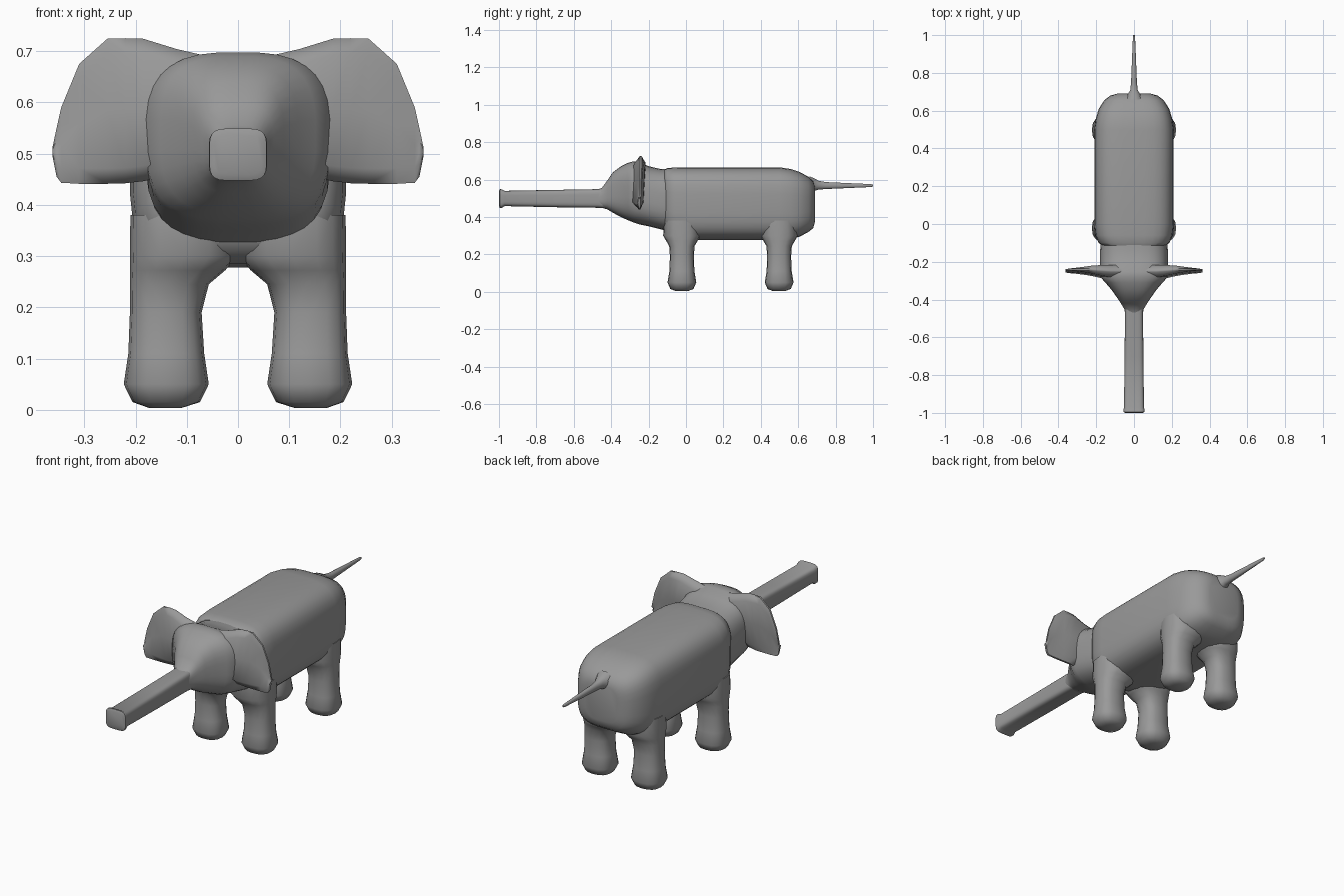
import bpy, bmesh, math

grey = bpy.data.materials.new("elephant grey")
grey.diffuse_color = (0.32, 0.32, 0.32, 1)


def finish(name, bm, angle=50):
    bmesh.ops.recalc_face_normals(bm, faces=bm.faces)
    mesh = bpy.data.meshes.new(name)
    bm.to_mesh(mesh)
    bm.free()
    mesh.materials.append(grey)
    ob = bpy.data.objects.new(name, mesh)
    bpy.context.collection.objects.link(ob)
    bpy.ops.object.select_all(action='DESELECT')
    ob.select_set(True)
    bpy.context.view_layer.objects.active = ob
    bpy.ops.object.shade_smooth_by_angle(angle=math.radians(angle))
    return ob


def sgn_pow(v, p):
    return math.copysign(abs(v) ** p, v)


def bridge(bm, loops):
    n = len(loops[0])
    for a, b in zip(loops, loops[1:]):
        for i in range(n):
            j = (i + 1) % n
            bm.faces.new((a[i], a[j], b[j], b[i]))
    bm.faces.new(loops[0])
    bm.faces.new(loops[-1])


def loft_y(name, rings, n=32, power=3.0, angle=50):
    """Rounded-box sections along y: (y, half width, bottom z, top z)."""
    bm = bmesh.new()
    loops = []
    for y, w, z0, z1 in rings:
        loop = []
        for i in range(n):
            t = math.tau * (i + 0.5) / n
            c, s = sgn_pow(math.cos(t), 2 / power), sgn_pow(math.sin(t), 2 / power)
            loop.append(bm.verts.new((w * c, y, (z0 + z1) / 2 + (z1 - z0) / 2 * s)))
        loops.append(loop)
    bridge(bm, loops)
    return finish(name, bm, angle)


# Torso with rounded rump
loft_y("body", [(-0.115, 0.165, 0.34, 0.655), (-0.10, 0.188, 0.31, 0.662),
                (-0.06, 0.205, 0.285, 0.665), (0.0, 0.211, 0.277, 0.666),
                (0.5, 0.211, 0.277, 0.666), (0.56, 0.202, 0.28, 0.657),
                (0.61, 0.187, 0.295, 0.64), (0.655, 0.158, 0.32, 0.615),
                (0.68, 0.125, 0.34, 0.59), (0.69, 0.09, 0.375, 0.56)], power=3.6)

# Neck and head, tapering towards the trunk
loft_y("head", [(-0.08, 0.175, 0.32, 0.655), (-0.14, 0.18, 0.335, 0.658),
                (-0.20, 0.18, 0.35, 0.672), (-0.25, 0.182, 0.36, 0.696),
                (-0.28, 0.180, 0.37, 0.698), (-0.31, 0.152, 0.382, 0.69),
                (-0.35, 0.118, 0.40, 0.67), (-0.39, 0.09, 0.422, 0.64),
                (-0.42, 0.07, 0.44, 0.597), (-0.45, 0.052, 0.449, 0.555),
                (-0.48, 0.045, 0.45, 0.545)], power=2.9)

# Trunk with slightly flared tip
loft_y("trunk", [(-0.42, 0.048, 0.445, 0.552), (-0.47, 0.048, 0.449, 0.549),
                 (-0.70, 0.050, 0.452, 0.545), (-0.97, 0.053, 0.458, 0.540),
                 (-0.985, 0.057, 0.448, 0.548), (-0.995, 0.056, 0.447, 0.549),
                 (-1.0, 0.046, 0.458, 0.538)], n=24, power=4.5)

# Tail
loft_y("tail", [(0.66, 0.05, 0.51, 0.62), (0.69, 0.032, 0.54, 0.605),
                (0.71, 0.02, 0.546, 0.594), (0.75, 0.016, 0.549, 0.587),
                (0.99, 0.006, 0.56, 0.576), (1.0, 0.004, 0.563, 0.573)], n=12, power=2.2)

# Legs: (z, centre x, half width x, half depth y)
LEG = [(0.003, 0.142, 0.03, 0.03), (0.015, 0.14, 0.066, 0.062),
       (0.05, 0.14, 0.083, 0.077), (0.11, 0.14, 0.074, 0.067),
       (0.19, 0.141, 0.070, 0.064), (0.245, 0.134, 0.077, 0.068),
       (0.272, 0.118, 0.093, 0.084), (0.30, 0.105, 0.106, 0.10),
       (0.38, 0.105, 0.105, 0.095)]
for side, sx in (("right", 1), ("left", -1)):
    for place, cy in (("front", -0.022), ("rear", 0.498)):
        bm = bmesh.new()
        loops = []
        for z, cx, rx, ry in LEG:
            loop = []
            for i in range(16):
                t = math.tau * i / 16
                loop.append(bm.verts.new((sx * (cx + rx * sgn_pow(math.cos(t), 0.8)),
                                          cy + ry * sgn_pow(math.sin(t), 0.8), z)))
            loops.append(loop)
        bridge(bm, loops)
        finish(f"{place}_{side}_leg", bm)

# Ears: upright columns (x, bottom z, top z, front y, back y) of a thin fan
EAR = [(0.06, 0.50, 0.690, -0.29, -0.22), (0.12, 0.46, 0.704, -0.29, -0.22),
       (0.185, 0.446, 0.724, -0.278, -0.222), (0.22, 0.442, 0.725, -0.270, -0.224),
       (0.255, 0.441, 0.724, -0.264, -0.229), (0.31, 0.441, 0.675, -0.257, -0.236),
       (0.345, 0.443, 0.59, -0.254, -0.240), (0.354, 0.455, 0.55, -0.252, -0.242),
       (0.362, 0.495, 0.512, -0.250, -0.244)]
for side, sx in (("right", 1), ("left", -1)):
    bm = bmesh.new()
    loops = []
    for x, z0, z1, yf, yb in EAR:
        h, mid = z1 - z0, (yf + yb) / 2
        e = min(0.03, h * 0.25)
        # Thin rims at top and bottom, the fan leaning back towards the top
        pts = [(mid - 0.007, z0), (yf - 0.006, z0 + e), (yf, z0 + h / 2), (yf + 0.008, z1 - e),
               (mid + 0.001, z1), (mid + 0.010, z1), (yb + 0.004, z1 - e),
               (yb, z0 + h / 2), (yb - 0.006, z0 + e), (mid + 0.003, z0)]
        loops.append([bm.verts.new((sx * x, y, z)) for y, z in pts])
    bridge(bm, loops)
    finish(f"{side}_ear", bm, 60)
